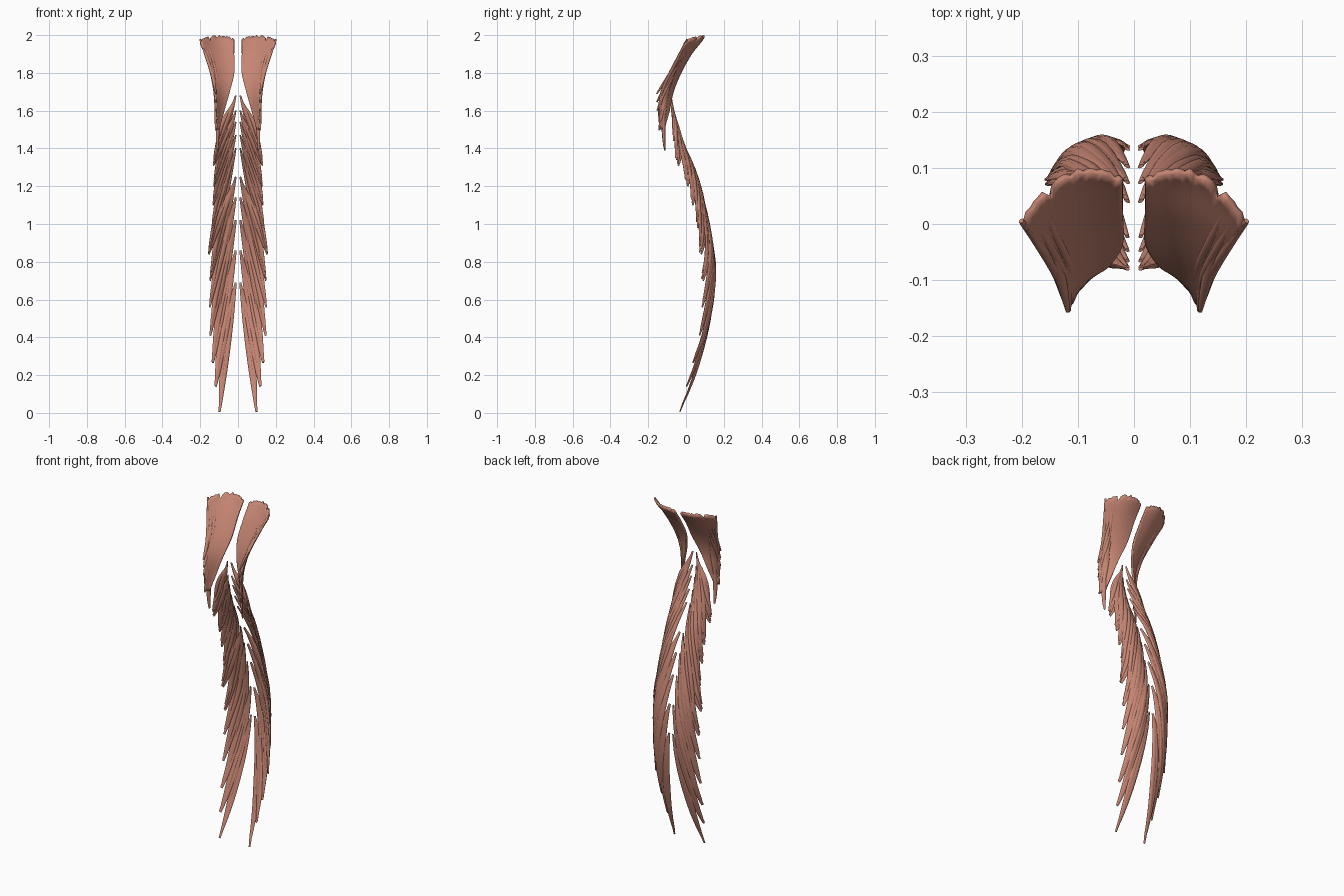
import bpy, bmesh, math, random
from mathutils import Vector

if "Cube" in bpy.data.objects:
    bpy.data.objects.remove(bpy.data.objects["Cube"])

random.seed(4)

mat = bpy.data.materials.new("muscle")
mat.diffuse_color = (0.56, 0.235, 0.17, 1)
mat.use_nodes = True
mat.node_tree.nodes["Principled BSDF"].inputs["Base Color"].default_value = mat.diffuse_color


def sample(rows, z):
    """Smooth interpolation of table rows keyed by descending height."""
    i = 0
    while i < len(rows) - 2 and z < rows[i + 1][0]:
        i += 1
    a, b = rows[i], rows[i + 1]
    p, q = rows[max(i - 1, 0)], rows[min(i + 2, len(rows) - 1)]
    t = max(0, min(1, (a[0] - z) / (a[0] - b[0])))
    out = []
    for k in range(1, len(a)):
        m0, m1 = (b[k] - p[k]) / 2, (q[k] - a[k]) / 2
        out.append((2*t**3 - 3*t*t + 1) * a[k] + (t**3 - 2*t*t + t) * m0
                   + (3*t*t - 2*t**3) * b[k] + (t**3 - t*t) * m1)
    return out


# Side profile of the back sheet: height, rear y, front y
BACK = [(1.7, -.07, -.12), (1.6, -.065, -.12), (1.5, -.04, -.115), (1.4, -.005, -.09),
        (1.3, .04, -.05), (1.2, .073, .0), (1.1, .097, .035), (1.0, .118, .065),
        (.9, .138, .09), (.8, .15, .1), (.7, .15, .1), (.6, .142, .1), (.5, .127, .092),
        (.4, .105, .08), (.3, .078, .05), (.2, .048, .02), (.1, .01, -.012), (0, -.033, -.036)]

# Neck plate: height, inner x, inner y, outer x, outer y, rear bulge
PLATE = [(2.0, .02, .088, .21, .008, .042), (1.9, .02, .025, .175, -.035, .02),
         (1.8, .02, -.03, .142, -.085, .012), (1.7, .045, -.07, .125, -.13, .01),
         (1.6, .075, -.09, .12, -.145, .006), (1.5, .1, -.115, .118, -.138, .002)]


def sheet(x, z):
    rear, front = sample(BACK, z)
    return rear - (rear - front) * min(1.1, ((x - .055) / .095) ** 2)


def sheet_normal(x, z):
    e = .004
    return Vector((-(sheet(x + e, z) - sheet(x - e, z)) / (2 * e), 1,
                   -(sheet(x, z + e) - sheet(x, z - e)) / (2 * e))).normalized()


def plate_point(z, u):
    xi, yi, xo, yo, bulge = sample(PLATE, z)
    return Vector((xi + (xo - xi) * u, yi + (yo - yi) * u + bulge * math.sin(math.pi * u), z))


def strand(bm, pts, normals, width, thick, end=.35, sides=8):
    """Flattened spindle along a path."""
    rings, n = [], len(pts) - 1
    for i, p in enumerate(pts):
        tan = (pts[min(i + 1, n)] - pts[max(i - 1, 0)]).normalized()
        side = tan.cross(normals[i]).normalized()
        nor = side.cross(tan)
        f = end + (1 - end) * math.sin(math.pi * i / n) ** .9 if 0 < i < n else end
        rings.append([bm.verts.new(p + side * math.cos(a) * width * f + nor * math.sin(a) * thick * f)
                      for a in (2 * math.pi * k / sides for k in range(sides))])
    for r, s in zip(rings, rings[1:]):
        for k in range(sides):
            bm.faces.new((r[k], r[(k + 1) % sides], s[(k + 1) % sides], s[k]))
    bm.faces.new(rings[0][::-1])
    bm.faces.new(rings[-1])


def finish(bm, name, thickness=0):
    bmesh.ops.recalc_face_normals(bm, faces=bm.faces)
    me = bpy.data.meshes.new(name)
    bm.to_mesh(me)
    bm.free()
    ob = bpy.data.objects.new(name, me)
    bpy.context.collection.objects.link(ob)
    me.materials.append(mat)
    if thickness:
        sol = ob.modifiers.new("thickness", 'SOLIDIFY')
        sol.thickness, sol.offset = thickness, 0
    ob.modifiers.new("mirror", 'MIRROR')
    bpy.ops.object.select_all(action='DESELECT')
    ob.select_set(True)
    bpy.context.view_layer.objects.active = ob
    bpy.ops.object.shade_smooth_by_angle(angle=math.radians(50))
    return ob


def back_bundles(name, bundles, width, thick, flare):
    """Paired strands run from a spine height down to side tips (x, z)."""
    bm = bmesh.new()
    steps = 14
    for top, tips in bundles:
        for j, (lx, lz) in enumerate(tips):
            for c in (0, 1):
                x0, z0 = .012 + .004 * j + .003 * c, top - .015 * j - .012 * c
                x1, z1 = lx - .003 * c, lz + .03 * c
                lift = random.uniform(-.003, .002) - .004 * j
                bow = .014 if c else .001
                pts, nors = [], []
                for i in range(steps + 1):
                    t = i / steps
                    z = z0 + (z1 - z0) * t
                    x = x0 + (x1 - x0) * t + bow * math.sin(math.pi * t)
                    out = flare * t ** 4 if lz > .05 else 0
                    nors.append(sheet_normal(x, z))
                    pts.append(Vector((x, sheet(x, z) + lift * math.sin(math.pi * t) - out, z)))
                strand(bm, pts, nors, width, thick)
    return finish(bm, name)


# Lower back bundles
back_bundles("lower_back_bundles", [
    (.69, [(.098, .006), (.118, .14)]),
    (.86, [(.12, .145), (.133, .265)]),
    (1.02, [(.135, .27), (.147, .41)]),
    (1.14, [(.146, .42), (.15, .56)]),
    (1.25, [(.147, .57), (.148, .7), (.155, .84)])], .0165, .0085, .012)

# Upper back bundles
back_bundles("upper_back_bundles", [
    (1.40, [(.147, .71), (.155, .85), (.138, .98)]),
    (1.47, [(.15, .87), (.135, .99), (.132, 1.1)]),
    (1.54, [(.133, 1.0), (.132, 1.11), (.128, 1.2)]),
    (1.60, [(.13, 1.11), (.128, 1.21), (.13, 1.31)]),
    (1.68, [(.125, 1.22), (.13, 1.32), (.11, 1.41)])], .013, .0085, .02)

# Broad neck plate with ragged upper edge
bm = bmesh.new()
cols, rows = 24, 24
tops = [1.997 - .02 * abs(2 * c / cols - .9) ** 3 - random.uniform(0, .012) for c in range(cols + 1)]
tops[17] -= .02
tops[10] = 1.9985
grid = []
for r in range(rows + 1):
    grid.append([bm.verts.new(plate_point(top + (1.5 - top) * r / rows, c / cols))
                 for c, top in enumerate(tops)])
for r in range(rows):
    for c in range(cols):
        bm.faces.new((grid[r][c], grid[r][c + 1], grid[r + 1][c + 1], grid[r + 1][c]))
finish(bm, "neck_plate", .011)

# Tendon slips under the plate's outer edge
bm = bmesh.new()
face = Vector((.62, .78, 0))
slips = [(.118, -.155, 1.69), (.116, -.155, 1.645), (.117, -.153, 1.6), (.112, -.142, 1.555),
         (.118, -.143, 1.495), (.11, -.122, 1.47), (.108, -.112, 1.39)]
for k, (x, y, z) in enumerate(slips):
    end = Vector((x, y, z))
    start = plate_point(min(z + .26, 1.93), .88 - .05 * k)
    mid = plate_point(z + .12, .9 - .04 * k)
    pts = [start * (1 - t) ** 2 + mid * 2 * t * (1 - t) + end * t * t for t in (i / 10 for i in range(11))]
    strand(bm, pts, [face] * 11, .012, .008)
finish(bm, "neck_tendon_slips")

# Thin outer slips fanning to the plate's upper corner
bm = bmesh.new()
for u, low in ((.8, 1.72), (.9, 1.68), (.98, 1.64)):
    zs = [1.978 - (1.978 - low) * i / 12 for i in range(13)]
    strand(bm, [plate_point(z, u) for z in zs], [face] * 13, .01, .008, .5)
finish(bm, "outer_neck_slips")
